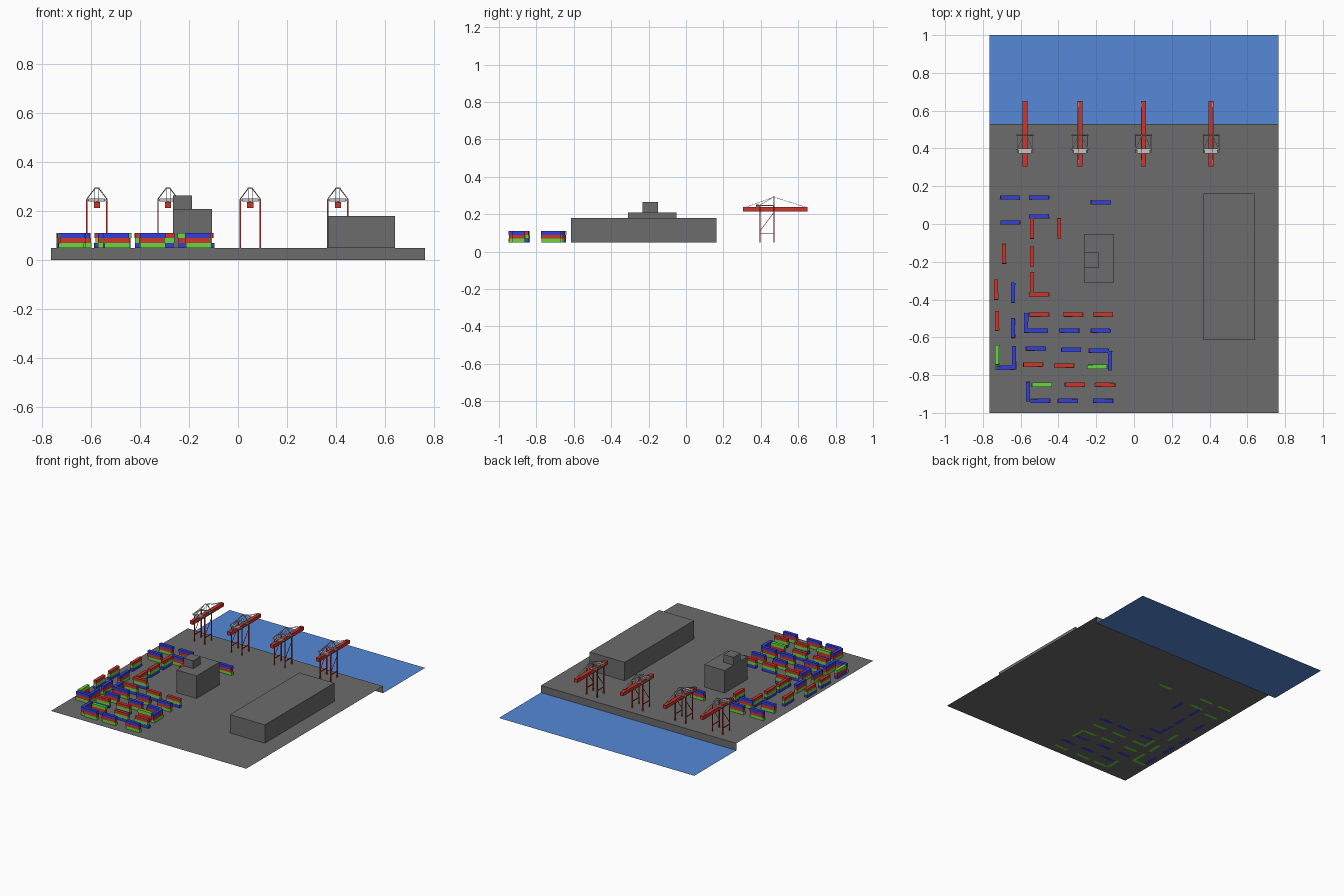
import bpy, bmesh, math, random
from mathutils import Vector, Matrix

if "Cube" in bpy.data.objects:
    bpy.data.objects.remove(bpy.data.objects["Cube"])

random.seed(4)


def mat(name, rgb):
    m = bpy.data.materials.new(name)
    m.diffuse_color = (*rgb, 1)
    m.use_nodes = True
    m.node_tree.nodes["Principled BSDF"].inputs["Base Color"].default_value = m.diffuse_color
    return m


GREY = mat("concrete grey", (0.15, 0.15, 0.15))
WATER = mat("water blue", (0.09, 0.25, 0.68))
RED = mat("red", (0.62, 0.035, 0.025))
GREEN = mat("green", (0.14, 0.68, 0.05))
BLUE = mat("blue", (0.035, 0.05, 0.68))
STEEL = mat("light steel", (0.55, 0.55, 0.55))


def finish(bm, name, *mats):
    me = bpy.data.meshes.new(name)
    bm.to_mesh(me)
    bm.free()
    for m in mats:
        me.materials.append(m)
    ob = bpy.data.objects.new(name, me)
    bpy.context.collection.objects.link(ob)
    return ob


def add_box(bm, lo, hi, index=0, rot=0.0):
    lo, hi = Vector(lo), Vector(hi)
    mx = Matrix.Translation((lo + hi) / 2) @ Matrix.Rotation(rot, 4, 'Z') @ Matrix.Diagonal((*(hi - lo), 1))
    for v in bmesh.ops.create_cube(bm, size=1, matrix=mx)["verts"]:
        for f in v.link_faces:
            f.material_index = index


def add_bar(bm, a, b, t, index=0):
    """Square bar from a to b."""
    a, b = Vector(a), Vector(b)
    d = b - a
    mx = Matrix.Translation((a + b) / 2) @ d.to_track_quat('Z', 'Y').to_matrix().to_4x4() @ Matrix.Diagonal((t, t, d.length, 1))
    for v in bmesh.ops.create_cube(bm, size=1, matrix=mx)["verts"]:
        for f in v.link_faces:
            f.material_index = index


def sheet(name, profile, m, half=0.765):
    """Open sheet: a (y, z) profile swept across x."""
    bm = bmesh.new()
    rows = [[bm.verts.new((x, y, z)) for x in (-half, half)] for y, z in profile]
    for p, q in zip(rows, rows[1:]):
        bm.faces.new((p[0], p[1], q[1], q[0]))
    return finish(bm, name, m)


DECK = 0.05

# quay deck with its sea wall, and the water
sheet("quay", [(-1, DECK), (0.53, DECK), (0.53, 0)], GREY)
sheet("water", [(0.53, 0), (1, 0)], WATER)

# buildings
for name, lo, hi in [("warehouse", (0.367, -0.615, DECK), (0.641, 0.162, 0.18)),
                     ("office", (-0.266, -0.31, DECK), (-0.107, -0.052, 0.21)),
                     ("office_tower", (-0.266, -0.232, 0.21), (-0.188, -0.151, 0.265))]:
    bm = bmesh.new()
    add_box(bm, lo, hi)
    finish(bm, name, GREY)

# container stacks: bottom-to-top colours chosen by the top colour
ORDER = {"b": (1, 0, 2), "r": (2, 1, 0), "g": (2, 0, 1)}
# (direction, top colours, positions)
STACKS = [
    ("x", "bbbbb", [(-.656, .14), (-.503, .14), (-.175, .114), (-.656, .008), (-.503, .04)]),
    ("y", "rrrrr", [(-.54, -.024), (-.397, -.024), (-.688, -.157), (-.54, -.172), (-.54, -.305)]),
    ("y", "rbrbb", [(-.73, -.347), (-.64, -.363), (-.725, -.512), (-.64, -.55), (-.571, -.522)]),
    ("x", "rrrr", [(-.503, -.374), (-.503, -.48), (-.323, -.48), (-.164, -.48)]),
    ("x", "bbb", [(-.508, -.565), (-.344, -.565), (-.175, -.565)]),
    ("x", "bbb", [(-.519, -.66), (-.333, -.666), (-.185, -.671)]),
    ("y", "bgbb", [(-.127, -.724), (-.725, -.692), (-.635, -.698), (-.561, -.889)]),
    ("x", "brrg", [(-.677, -.761), (-.534, -.745), (-.37, -.75), (-.196, -.756)]),
    ("x", "grr", [(-.487, -.851), (-.312, -.851), (-.153, -.851)]),
    ("x", "bbb", [(-.497, -.936), (-.349, -.936), (-.164, -.936)]),
]
L, W, H = 0.104, 0.022, 0.0205
n = 0
for axis, tops, places in STACKS:
    for top, (x, y) in zip(tops, places):
        bm = bmesh.new()
        for i, colour in enumerate(ORDER[top]):
            slide = random.uniform(-.005, .005) if i < 2 else 0
            cx, cy = (x + slide, y) if axis == "x" else (x, y + slide)
            turn = random.uniform(-.02, .02) + (math.pi / 2 if axis == "y" else 0)
            z = DECK - 0.0005 + i * H
            add_box(bm, (cx - L / 2, cy - W / 2, z), (cx + L / 2, cy + W / 2, z + H), colour, turn)
        n += 1
        finish(bm, f"container_stack_{n}", RED, GREEN, BLUE)

# quay cranes: red is slot 0, steel is slot 1
YB, YF, S = 0.395, 0.47, 0.041      # land legs, sea legs, half gauge
for k, cx in enumerate((-0.577, -0.286, 0.05, 0.408)):
    bm = bmesh.new()
    # boom
    add_box(bm, (-.0125, .305, .214), (.0125, .65, .238))
    for s in (-S, S):
        # legs, sill beam and brace
        for y in (YB, YF):
            add_bar(bm, (s, y, DECK), (s, y, .25), .006)
        add_bar(bm, (s, YB, .096), (s, YF, .096), .005)
        add_bar(bm, (s, YB, .11), (s, YF, .21), .003)
        # top side beams and mast
        add_bar(bm, (s, YB - .02, .247), (s, YF, .247), .005, 1)
        add_bar(bm, (s, YF, .25), (s * .2, YF, .294), .004, 1)
        add_bar(bm, (s * .2, YF, .292), (s, YB, .25), .002, 1)
        # stays to both boom ends
        add_bar(bm, (s * .2, YF, .292), (s * .2, .64, .238), .002, 1)
        add_bar(bm, (s * .2, YF, .292), (s * .2, .32, .238), .002, 1)
    # cross beams, hangers and mast head
    for y in (YB, YF):
        add_bar(bm, (-S, y, .245), (S, y, .245), .008, 1)
        add_bar(bm, (0, y, .236), (0, y, .25), .008, 1)
    add_bar(bm, (-S * .25, YF, .294), (S * .25, YF, .294), .005, 1)
    # machine platform
    add_box(bm, (-.034, .374, .24), (.034, .391, .252), 1)
    ob = finish(bm, f"quay_crane_{k + 1}", RED, STEEL)
    ob.location.x = cx
